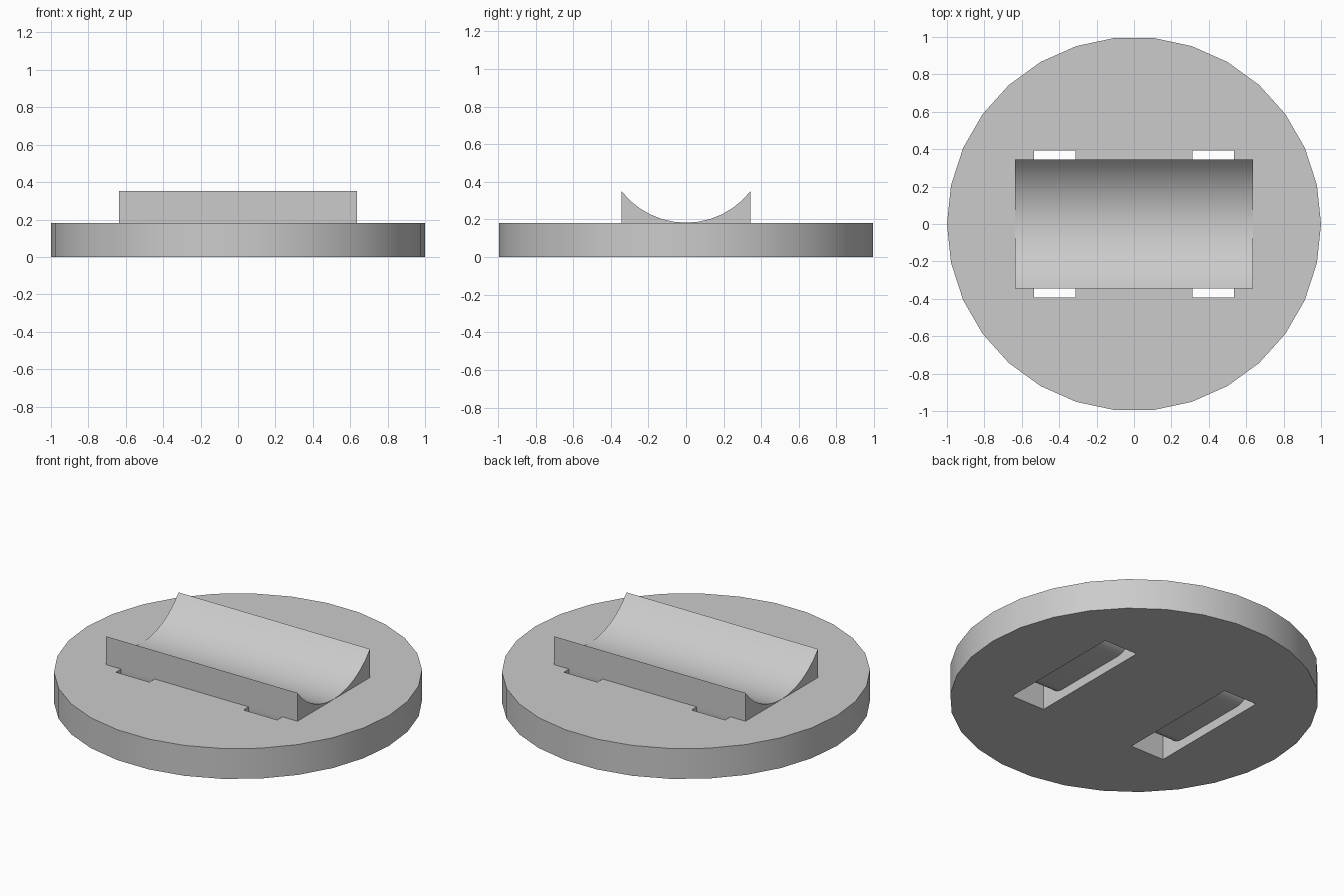
import bpy, bmesh
from math import sin, cos, asin, pi, sqrt

cube = bpy.data.objects.get("Cube")
if cube:
    bpy.data.objects.remove(cube, do_unlink=True)

GREY = (0.6, 0.6, 0.6, 1.0)
grey = bpy.data.materials.new("light grey")
grey.use_nodes = True
grey.diffuse_color = GREY
grey.node_tree.nodes["Principled BSDF"].inputs["Base Color"].default_value = GREY

BASE_TOP = 0.182     # thickness of the disc
HALF_W = 0.344       # half width of the cradle
RIM = 0.352          # height of the cradle's edges


def extrude(name, outline, offset):
    """Make a solid from a closed outline swept along an offset."""
    bm = bmesh.new()
    face = bm.faces.new([bm.verts.new(p) for p in outline])
    swept = bmesh.ops.extrude_face_region(bm, geom=[face])
    verts = [v for v in swept["geom"] if isinstance(v, bmesh.types.BMVert)]
    bmesh.ops.translate(bm, verts=verts, vec=offset)
    bmesh.ops.recalc_face_normals(bm, faces=bm.faces)
    mesh = bpy.data.meshes.new(name)
    bm.to_mesh(mesh)
    bm.free()
    obj = bpy.data.objects.new(name, mesh)
    bpy.context.collection.objects.link(obj)
    mesh.materials.append(grey)
    return obj


def smooth(obj):
    bpy.ops.object.select_all(action="DESELECT")
    obj.select_set(True)
    bpy.context.view_layer.objects.active = obj
    bpy.ops.object.shade_smooth_by_angle(angle=pi / 6)


# Round base
SIDES = 30
ring = [(cos(2 * pi * i / SIDES), sin(2 * pi * i / SIDES), 0) for i in range(SIDES)]
base = extrude("round_base", ring, (0, 0, BASE_TOP))

# Strap slots: open below, passing around a bridge with rounded lower corners
SLOT_END, BRIDGE_Z, ROUND = 0.393, 0.055, 0.11
half = [(SLOT_END, -0.1), (SLOT_END, 0.3), (HALF_W, 0.3)]
for i in range(9):
    a = pi / 2 * i / 8
    half.append((HALF_W - ROUND + ROUND * cos(a), BRIDGE_Z + ROUND - ROUND * sin(a)))
slot = half + [(-y, z) for y, z in reversed(half)]
for side, x in (("right", -0.535), ("left", 0.312)):
    cutter = extrude(side + "_slot_cutter", [(x, y, z) for y, z in slot], (0.223, 0, 0))
    cutter.hide_render = True
    cutter.hide_set(True)
    cut = base.modifiers.new(side + "_slot", "BOOLEAN")
    cut.operation = "DIFFERENCE"
    cut.solver = "EXACT"
    cut.object = cutter

# Apply the cuts so the shading follows the finished edges
bpy.context.view_layer.objects.active = base
base.select_set(True)
for mod in list(base.modifiers):
    bpy.ops.object.modifier_apply(modifier=mod.name)
smooth(base)

# Cradle with a concave round trough
sag = RIM - BASE_TOP - 0.001
radius = (HALF_W ** 2 + sag ** 2) / (2 * sag)
centre_z = RIM - sag + radius
span = asin(HALF_W / radius)
STEPS = 12
profile = [(-HALF_W, BASE_TOP), (HALF_W, BASE_TOP)]
for i in range(STEPS + 1):
    a = span * (1 - 2 * i / STEPS)
    profile.append((radius * sin(a), centre_z - radius * cos(a)))
cradle = extrude("cradle", [(-0.635, y, z) for y, z in profile], (1.27, 0, 0))
smooth(cradle)
